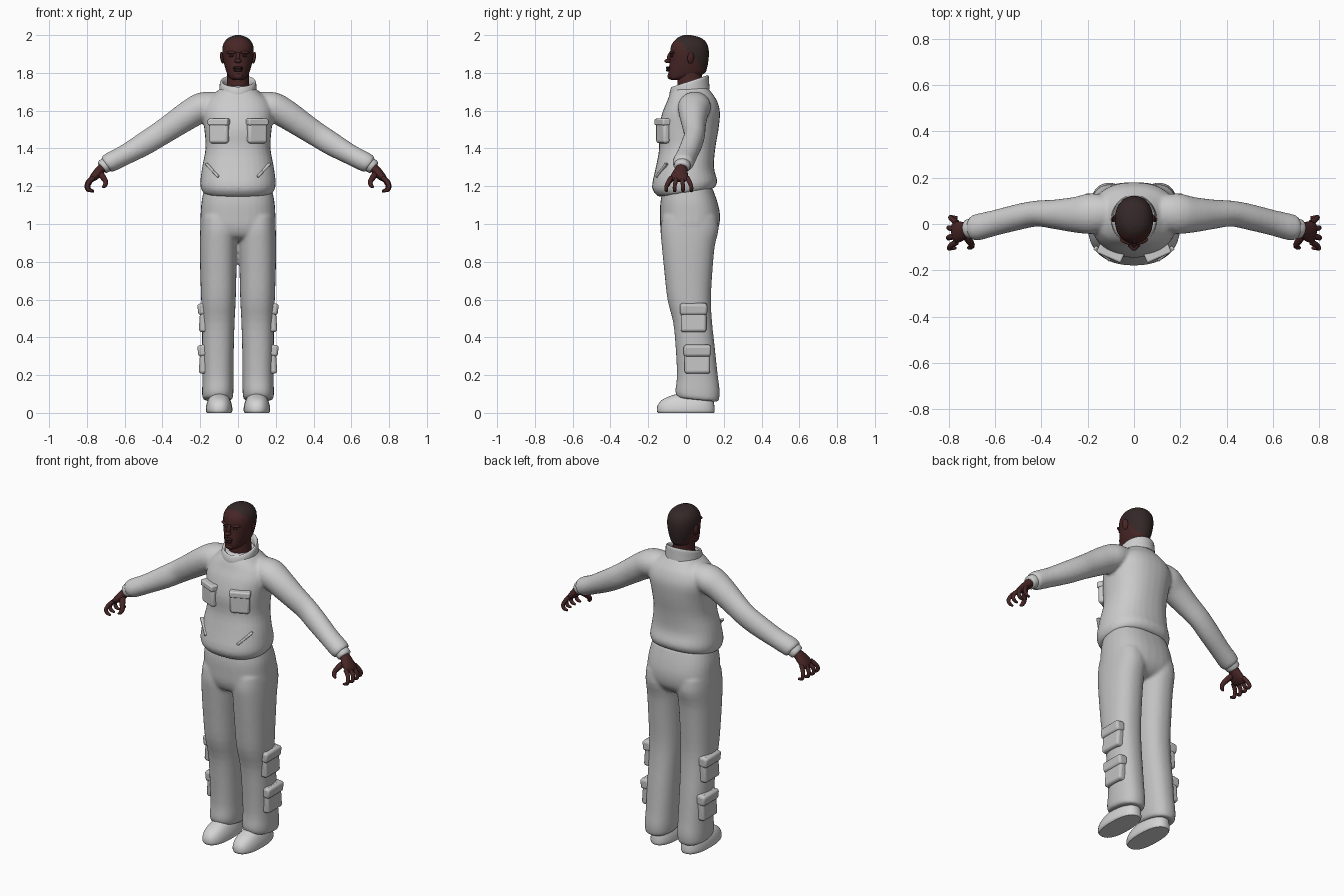
import bpy, bmesh, math
from mathutils import Vector

if "Cube" in bpy.data.objects:
    bpy.data.objects.remove(bpy.data.objects["Cube"])


def material(name, rgb):
    m = bpy.data.materials.new(name)
    m.diffuse_color = (*rgb, 1)
    m.use_nodes = True
    m.node_tree.nodes["Principled BSDF"].inputs["Base Color"].default_value = m.diffuse_color
    return m


JACKET = material("jacket_grey", (0.60, 0.60, 0.60))
PANTS = material("trouser_grey", (0.54, 0.54, 0.54))
SHOE = material("shoe_white", (0.66, 0.66, 0.66))
SKIN = material("skin_brown", (0.065, 0.019, 0.019))
HAIR = material("hair_dark", (0.034, 0.021, 0.020))
DARK = material("eye_and_lip_dark", (0.028, 0.011, 0.011))


def finish(bm, name, mat, angle=50):
    bmesh.ops.recalc_face_normals(bm, faces=bm.faces)
    me = bpy.data.meshes.new(name)
    bm.to_mesh(me)
    bm.free()
    me.materials.append(mat)
    ob = bpy.data.objects.new(name, me)
    bpy.context.collection.objects.link(ob)
    bpy.ops.object.select_all(action='DESELECT')
    ob.select_set(True)
    bpy.context.view_layer.objects.active = ob
    bpy.ops.object.shade_smooth_by_angle(angle=math.radians(angle))
    return ob


def refine(rows, steps):
    """Catmull-Rom interpolation of tuples of numbers."""
    out = []
    for i in range(len(rows) - 1):
        p0, p1, p2, p3 = (rows[max(i - 1, 0)], rows[i], rows[i + 1], rows[min(i + 2, len(rows) - 1)])
        for k in range(steps):
            t = k / steps
            out.append(tuple(0.5 * (2 * b + (c - a) * t + (2 * a - 5 * b + 4 * c - d) * t * t
                       + (3 * b - a - 3 * c + d) * t ** 3) for a, b, c, d in zip(p0, p1, p2, p3)))
    return out + [tuple(rows[-1])]


def skin_rings(bm, rings):
    vs = [[bm.verts.new(p) for p in r] for r in rings]
    n = len(vs[0])
    for a, b in zip(vs, vs[1:]):
        for j in range(n):
            bm.faces.new((a[j], a[(j + 1) % n], b[(j + 1) % n], b[j]))
    bm.faces.new(vs[0])
    bm.faces.new(vs[-1])


def spow(v, e):
    return math.copysign(abs(v) ** e, v)


def stack(bm, rows, power=2.3, n=32, steps=3):
    """Loft of upright sections: z, x0, x1, y0, y1, tilt (rise per y)."""
    rings = []
    for z, x0, x1, y0, y1, tilt in refine([(*r, 0)[:6] for r in rows], steps):
        ring = []
        for j in range(n):
            a = 2 * math.pi * j / n
            x = (x0 + x1) / 2 + (x1 - x0) / 2 * spow(math.cos(a), 2 / power)
            y = (y0 + y1) / 2 + (y1 - y0) / 2 * spow(math.sin(a), 2 / power)
            ring.append((x, y, z + tilt * y))
        rings.append(ring)
    skin_rings(bm, rings)


def tube(bm, rows, s=1, n=20, steps=3):
    """Loft along a path: x, y, z, radius across, radius along y; s mirrors x."""
    pts = refine(rows, steps)
    rings = []
    for i, p in enumerate(pts):
        d = (Vector(pts[min(i + 1, len(pts) - 1)][:3]) - Vector(pts[max(i - 1, 0)][:3])).normalized()
        u = Vector((0, 1, 0)).cross(d).normalized()
        v = d.cross(u)
        c = Vector(p[:3])
        ring = [c + u * p[3] * math.cos(2 * math.pi * j / n) + v * p[4] * math.sin(2 * math.pi * j / n)
                for j in range(n)]
        rings.append([(s * q.x, q.y, q.z) for q in ring])
    skin_rings(bm, rings)


def fuse(ob, voxel, smooth):
    r = ob.modifiers.new("fuse", 'REMESH')
    r.mode, r.voxel_size, r.use_smooth_shade = 'VOXEL', voxel, True
    m = ob.modifiers.new("soften", 'SMOOTH')
    m.factor, m.iterations = 0.5, smooth


def pad(name, loc, size, rot, mat, bevel=0.01):
    bpy.ops.mesh.primitive_cube_add(size=1, location=loc, rotation=rot)
    ob = bpy.context.object
    ob.name, ob.scale = name, size
    bpy.ops.object.transform_apply(location=False, rotation=False, scale=True)
    b = ob.modifiers.new("round", 'BEVEL')
    b.width, b.segments = bevel, 3
    ob.data.materials.append(mat)
    bpy.ops.object.shade_smooth_by_angle(angle=math.radians(50))
    return ob


def ball(name, loc, size, mat, rot=(0, 0, 0)):
    bpy.ops.mesh.primitive_uv_sphere_add(segments=16, ring_count=10, location=loc, rotation=rot)
    ob = bpy.context.object
    ob.name, ob.scale = name, size
    ob.data.materials.append(mat)
    bpy.ops.object.shade_smooth()
    return ob


# Jacket body and sleeves, fused into one cloth surface
bm = bmesh.new()
stack(bm, [(1.165, -.18, .18, -.135, .14, .15), (1.175, -.19, .19, -.155, .155, .15),
           (1.215, -.2, .2, -.18, .165, .1), (1.30, -.19, .19, -.16, .148), (1.40, -.172, .172, -.142, .155),
           (1.50, -.178, .178, -.145, .172), (1.59, -.19, .19, -.125, .18), (1.65, -.17, .17, -.10, .165),
           (1.69, -.125, .125, -.085, .14), (1.73, -.08, .08, -.06, .11)])
for s in (-1, 1):
    tube(bm, [(.10, .05, 1.64, .06, .07), (.18, .045, 1.622, .078, .088), (.25, .04, 1.585, .077, .078),
              (.34, .042, 1.525, .070, .064), (.42, .045, 1.472, .065, .056), (.50, .03, 1.422, .062, .056),
              (.60, .005, 1.365, .054, .055), (.68, -.015, 1.325, .052, .057), (.70, -.018, 1.313, .043, .048)], s)
fuse(finish(bm, "jacket", JACKET), .009, 4)

# Collar, cut low at the throat
bm = bmesh.new()
stack(bm, [(1.685, -.10, .10, -.085, .125, .25), (1.72, -.098, .098, -.087, .122, .3),
           (1.745, -.095, .095, -.080, .12, .33), (1.75, -.086, .086, -.072, .112, .33),
           (1.735, -.076, .076, -.062, .102, .33), (1.71, -.075, .075, -.06, .10, .3)], 2, 32, 2)
finish(bm, "collar", JACKET)

# Trousers: hips and two legs fused
bm = bmesh.new()
stack(bm, [(1.19, -.178, .178, -.12, .14), (1.12, -.193, .193, -.135, .165), (1.05, -.198, .198, -.138, .18),
           (.98, -.199, .199, -.135, .172), (.93, -.17, .17, -.11, .13), (.91, -.10, .10, -.05, .06)], 2.5)
for s in (-1, 1):
    rows = [(1.04, .01, .195, -.125, .165), (.97, .003, .20, -.135, .172), (.88, .004, .202, -.128, .152),
            (.75, .008, .20, -.115, .14), (.60, .012, .195, -.098, .132), (.48, .018, .19, -.068, .138),
            (.35, .022, .19, -.055, .152), (.2, .024, .188, -.048, .168), (.12, .024, .19, -.056, .178),
            (.085, .028, .188, -.05, .174, -.1), (.075, .038, .178, -.04, .16, -.1)]
    stack(bm, [(r[0], min(s * r[1], s * r[2]), max(s * r[1], s * r[2]), *r[3:]) for r in rows])
fuse(finish(bm, "trousers", PANTS), .009, 4)

# Chest pockets with flaps, slanted hand pockets
for s in (-1, 1):
    turn = math.radians(24 * s)
    pad("chest_pocket", (s * .10, -.122, 1.485), (.108, .04, .115), (0, 0, turn), JACKET, .014)
    pad("pocket_flap", (s * .10, -.122, 1.54), (.115, .052, .035), (0, 0, turn), JACKET, .008)
    pad("hand_pocket", (s * .135, -.128, 1.285), (.11, .02, .012), (0, math.radians(-40 * s), math.radians(38 * s)),
        JACKET, .004)

# Cargo pockets on the outer calves: flared body under an overhanging flap
for s in (-1, 1):
    for z, y in ((.505, .04), (.285, .06)):
        pad("cargo_pocket", (s * .178, y, z), (.05, .135, .155), (0, math.radians(-4 * s), 0), PANTS, .014)
        pad("cargo_flap", (s * .184, y, z + .045), (.058, .145, .06), (0, math.radians(6 * s), 0), PANTS, .014)

# Shoes
for s in (-1, 1):
    bm = bmesh.new()
    c = s * .10
    stack(bm, [(0, c - .064, c + .064, -.148, .148), (.012, c - .07, c + .07, -.154, .152),
               (.04, c - .068, c + .068, -.15, .15), (.066, c - .06, c + .06, -.13, .145),
               (.085, c - .05, c + .05, -.095, .14), (.10, c - .035, c + .035, -.05, .12)], 2.4)
    finish(bm, "shoe", SHOE)

# Hands: wrist and palm, four curled fingers, thumb; knitted cuff above
for s in (-1, 1):
    bm = bmesh.new()
    tube(bm, [(.68, -.017, 1.325, .04, .044), (.715, -.021, 1.303, .038, .042), (.722, -.022, 1.298, .03, .034)], s)
    finish(bm, "cuff", JACKET)
    bm = bmesh.new()
    tube(bm, [(.70, -.02, 1.312, .024, .026), (.725, -.024, 1.29, .025, .032), (.75, -.032, 1.262, .024, .044),
              (.772, -.036, 1.24, .018, .046), (.782, -.038, 1.23, .010, .036)], s, 16)
    for k in range(4):
        y = -.078 + k * .028
        f = -.104 + k * .044
        e = (0, .004, .002, -.006)[k]
        tube(bm, [(.765, y, 1.246, .012, .013), (.788 + e, (y + f) / 2, 1.225, .012, .012),
                  (.798 + e, f, 1.2, .0105, .0105), (.79 + e, f, 1.18, .010, .010),
                  (.768 + e, f, 1.174, .006, .006)], s, 10)
    tube(bm, [(.735, -.035, 1.275, .016, .016), (.715, -.068, 1.248, .016, .016), (.70, -.09, 1.222, .013, .013),
              (.706, -.10, 1.203, .011, .011), (.718, -.104, 1.195, .005, .005)], s, 10)
    finish(bm, "hand", SKIN, 80)

# Neck
bm = bmesh.new()
stack(bm, [(1.68, -.066, .066, -.045, .09), (1.76, -.058, .058, -.045, .085), (1.84, -.058, .058, -.04, .085)], 2)
finish(bm, "neck", SKIN)

# Head, with the hair coloured behind a slanting hairline
bm = bmesh.new()
stack(bm, [(1.762, -.02, .02, -.075, -.03), (1.772, -.04, .04, -.09, .01), (1.795, -.057, .057, -.094, .095),
           (1.83, -.069, .069, -.09, .112), (1.87, -.078, .078, -.085, .119), (1.91, -.083, .083, -.084, .121),
           (1.945, -.08, .08, -.078, .115), (1.972, -.066, .066, -.06, .098), (1.99, -.043, .043, -.038, .068),
           (2.0, -.012, .012, -.01, .025)], 2.1, 40, 4)
head = finish(bm, "head", SKIN, 80)
head.data.materials.append(HAIR)
for f in head.data.polygons:
    c = f.center
    f.material_index = int(c.z > 1.797 and c.y > -.045 + (1.98 - c.z) * .85)

# Face details
ball("nose_bridge", (0, -.084, 1.885), (.011, .016, .03), SKIN, (math.radians(-18), 0, 0))
ball("nose_tip", (0, -.097, 1.863), (.019, .018, .011), SKIN)
ball("upper_lip", (0, -.092, 1.827), (.027, .014, .008), DARK)
ball("lower_lip", (0, -.092, 1.814), (.024, .014, .008), DARK)
ball("chin", (0, -.082, 1.782), (.026, .016, .017), SKIN)
for s in (-1, 1):
    ball("brow", (s * .035, -.074, 1.908), (.028, .012, .008), SKIN, (0, 0, math.radians(20 * s)))
    ball("eye", (s * .034, -.075, 1.89), (.014, .006, .006), DARK, (0, 0, math.radians(20 * s)))
    ball("ear", (s * .084, .025, 1.88), (.009, .018, .032), SKIN, (0, math.radians(8 * s), math.radians(20 * s)))
